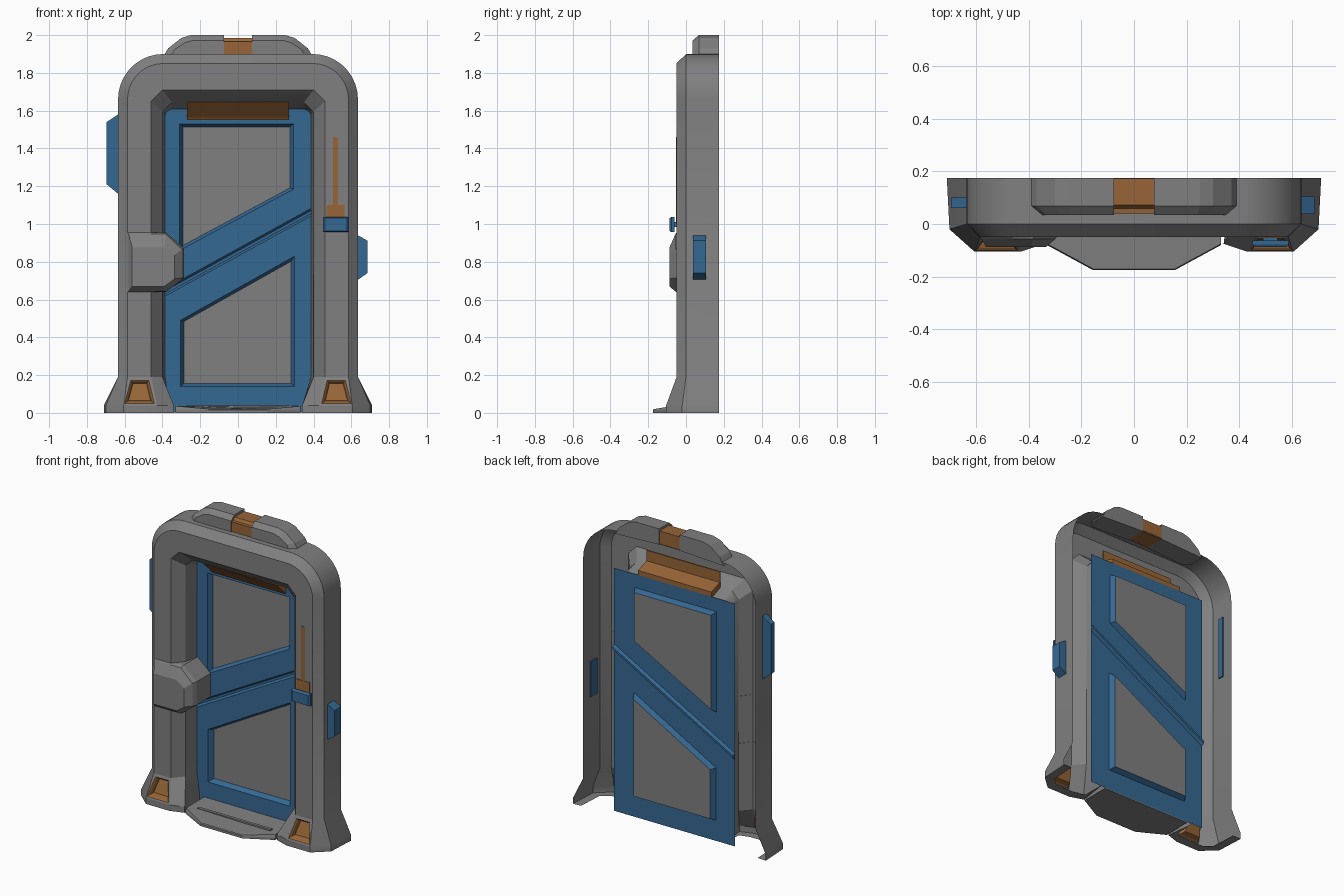
import bpy, bmesh, math

if "Cube" in bpy.data.objects:
    bpy.data.objects.remove(bpy.data.objects["Cube"])


def material(name, rgb):
    m = bpy.data.materials.new(name)
    m.diffuse_color = (*rgb, 1)
    m.use_nodes = True
    m.node_tree.nodes["Principled BSDF"].inputs["Base Color"].default_value = m.diffuse_color
    return m


GREY = material("grey", (0.215, 0.215, 0.215))
BLUE = material("blue", (0.036, 0.138, 0.29))
ORANGE = material("orange", (0.31, 0.13, 0.038))


def finish(name, bm, mats, smooth=False):
    bmesh.ops.recalc_face_normals(bm, faces=bm.faces)
    me = bpy.data.meshes.new(name)
    bm.to_mesh(me)
    bm.free()
    ob = bpy.data.objects.new(name, me)
    bpy.context.collection.objects.link(ob)
    for m in mats:
        me.materials.append(m)
    if smooth:
        bpy.context.view_layer.objects.active = ob
        ob.select_set(True)
        bpy.ops.object.shade_smooth_by_angle(angle=math.radians(28))
        ob.select_set(False)
    return ob


def loft(name, loops, mats, closed=True, caps=(0, -1), smooth=False, skip=None):
    """Join matching loops of points with quads; caps take the last material."""
    bm = bmesh.new()
    vs = [[bm.verts.new(p) for p in lp] for lp in loops]
    n = len(vs[0])
    for k, (a, b) in enumerate(zip(vs, vs[1:])):
        for i in range(n if closed else n - 1):
            if skip and (k, i) in skip:
                continue
            j = (i + 1) % n
            bm.faces.new((a[i], a[j], b[j], b[i]))
    for c in caps:
        bm.faces.new(vs[c]).material_index = len(mats) - 1
    return finish(name, bm, mats, smooth)


def xz(points, y):
    return [(x, y, z) for x, z in points]


def scaled(points, k):
    cx = sum(p[0] for p in points) / len(points)
    cz = sum(p[1] for p in points) / len(points)
    return [(cx + (x - cx) * k, cz + (z - cz) * k) for x, z in points]


def box(name, x, y, z, mat):
    rect = [(x[0], z[0]), (x[1], z[0]), (x[1], z[1]), (x[0], z[1])]
    return loft(name, [xz(rect, y[0]), xz(rect, y[1])], [mat])


def flip(points):
    return [(-p[0], *p[1:]) for p in points]


# Arch frame rails: half width, top, corner radius, y, foot x, foot y, flange x, flange y, straight corner
rails = [
    (0.635, 1.90, 0.24, 0.175, 0.71, 0.175, -0.06, 0.0, False),
    (0.635, 1.90, 0.24, 0.0, 0.70, -0.02, -0.06, 0.02, False),
    (0.585, 1.85, 0.19, -0.05, 0.605, -0.105, -0.02, 0.06, False),
    (0.460, 1.71, 0.06, -0.05, 0.43, -0.105, 0.01, 0.06, True),
    (0.400, 1.645, 0.05, 0.02, 0.34, -0.075, 0.03, 0.05, True),
    (0.386, 1.608, 0.04, 0.118, 0.365, 0.118, 0.0, 0.0, False),
]
SEG = 10
stations = []
for i in range(SEG + 4):
    row = []
    for w, top, r, y, fx, fy, dx, dy, straight in rails:
        if i == 0:                                  # underside flange
            row.append((fx + dx, fy + dy, 0.002))
        elif i < 3:                                 # foot
            row.append((fx, fy, 0.04 * (i - 1)))
        elif i == 3:                                # top of the flare
            row.append((w, y, 0.19))
        else:                                       # corner
            t = (i - 4) / (SEG - 1)
            a = t * math.pi / 2
            c, s = (1 - t, t) if straight else (math.cos(a), math.sin(a))
            row.append((w - r + r * c, y, top - r + r * s))
    stations.append(row)
foot_quad = [stations[2][2], stations[2][3], stations[3][3], stations[3][2]]
stations += [flip(r) for r in reversed(stations)]
loft("arch_frame", stations, [GREY], closed=False, caps=(), smooth=True,
     skip={(2, 2), (len(stations) - 4, 2)})

# Door leaves: thin sheets split on a slant, each with a sunken grey panel
D, Y = 0.445, 0.12


def slant(x, off):
    return (x, 0.85 + 0.55 * x + off)


def leaf(name, outer, window):
    loft(name, [xz(outer, Y), xz(window, Y), xz(scaled(window, 0.935), Y + 0.033)],
         [BLUE, GREY], caps=(-1,))


leaf("upper_door_leaf",
     [slant(-D, 0.02), slant(D, 0.02), (D, 1.62), (-D, 1.62)],
     [(-0.31, 0.86), (0.295, 1.185), (0.295, 1.53), (-0.31, 1.53)])
leaf("lower_door_leaf",
     [(-D, 0.003), (D, 0.003), slant(D, -0.02), slant(-D, -0.02)],
     [(-0.305, 0.14), (0.30, 0.14), (0.30, 0.83), (-0.305, 0.49)])


def strip(h):
    return [slant(-D, -h), slant(D, -h), slant(D, h), slant(-D, h)]


loft("door_seam", [xz(strip(0.02), Y), xz(strip(0.008), Y + 0.02)], [BLUE], caps=(-1,))

# Sloping header light above the door
header = [(0.02, 1.75), (0.02, 1.642), (0.10, 1.565), (0.11, 1.55), (0.119, 1.55),
          (0.119, 1.65), (0.03, 1.68), (0.03, 1.75)]
loft("header_light", [[(x, y, z) for y, z in header] for x in (-0.27, 0.27)], [ORANGE])

# Top cap: two halves around an orange centre band
cap = [(0.075, 1.895), (0.40, 1.88), (0.37, 1.93), (0.30, 1.985), (0.25, 2.0), (0.075, 2.0)]
cap_front = [(0.075, 1.895), (0.36, 1.88), (0.335, 1.925), (0.28, 1.96), (0.24, 1.972), (0.075, 1.972)]
for side, f in (("right", lambda p: p), ("left", flip)):
    loft(side + "_top_cap", [f(xz(cap_front, 0.035)), f(xz(cap, 0.068)), f(xz(cap, 0.175))], [GREY])
band = [(0.040, 1.895), (0.040, 1.965), (0.058, 1.967), (0.072, 1.985), (0.172, 1.985), (0.172, 1.895)]
loft("top_band", [[(x, y, z) for y, z in band] for x in (-0.076, 0.076)], [ORANGE])

# Threshold step
step_low = [(-0.33, 0.115), (-0.33, -0.08), (-0.155, -0.175), (0.155, -0.175), (0.33, -0.08), (0.33, 0.115)]
step_top = [(-0.33, 0.115), (-0.33, -0.075), (-0.155, -0.17), (0.155, -0.17), (0.33, -0.075), (0.33, 0.115)]
loft("threshold_step", [[(x, y, 0) for x, y in step_low],
                        [(x, y, 0.015) for x, y in step_low],
                        [(x, y, 0.02 if y < -0.1 else 0.036) for x, y in step_top]], [GREY])
box("step_ridge", (-0.27, 0.27), (-0.045, -0.025), (0.03, 0.04), GREY)

# Recessed orange lamps in the sloping feet, each in a grey surround
trap = [(0.60, 0.05), (0.443, 0.05), (0.472, 0.172), (0.568, 0.172)]


def on_slope(points, depth):
    return [(x, -0.105 + (z - 0.04) * 0.367 + depth, z) for x, z in points]


for side, f in (("right", lambda p: p), ("left", flip)):
    loft(side + "_foot_surround", [f(foot_quad), f(on_slope(trap, 0))], [GREY], caps=())
    loft(side + "_foot_lamp", [f(on_slope(trap, 0)), f(on_slope(scaled(trap, 0.88), 0.008)),
                               f(on_slope(scaled(trap, 0.74), 0.035))], [ORANGE], caps=(-1,))

# Lock housing wrapping the left post, open behind
base = [(-0.585, 0.955), (-0.46, 0.955), (-0.40, 0.955), (-0.38, 0.955), (-0.285, 0.87),
        (-0.285, 0.715), (-0.38, 0.64), (-0.40, 0.64), (-0.46, 0.64), (-0.585, 0.64)]
front = [(-0.56, 0.875), (-0.46, 0.875), (-0.40, 0.875), (-0.39, 0.875), (-0.335, 0.835),
         (-0.335, 0.71), (-0.39, 0.67), (-0.40, 0.67), (-0.46, 0.67), (-0.56, 0.67)]


def post_y(x):
    return -0.048 if x < -0.45 else 0.025 if x < -0.39 else 0.118


mid = [(a * 0.75 + c * 0.25, b * 0.9 + d * 0.1) for (a, b), (c, d) in zip(base, front)]
loft("lock_housing", [[(x, post_y(x), z) for x, z in base],
                      [(x, min(-0.049, 0), z) if x < -0.45 else (x, -0.03, z) for x, z in base],
                      xz(mid, -0.056), xz(front, -0.088)], [GREY], caps=(-1,))

# Slider handle on the right post
box("slider_track", (0.503, 0.53), (-0.053, -0.045), (1.08, 1.46), ORANGE)
box("slider_base", (0.468, 0.565), (-0.054, -0.045), (1.0, 1.10), ORANGE)
box("slider_stem", (0.49, 0.545), (-0.075, -0.05), (0.985, 1.01), BLUE)
grip = [(0.45, 0.957), (0.587, 0.957), (0.587, 1.037), (0.45, 1.037)]
loft("slider_grip", [xz(grip, -0.062), xz(grip, -0.078), xz(scaled(grip, 0.85), -0.088)], [BLUE])

# Blue side blocks with tapered ends
for side, s, x1, y, z, t in (("left", -1, 0.695, (0.06, 0.1), (1.16, 1.58), 0.05),
                             ("right", 1, 0.685, (0.037, 0.105), (0.705, 0.94), 0.035)):
    shape = [(s * 0.627, z[0]), (s * 0.635, z[0]), (s * x1, z[0] + t),
             (s * x1, z[1] - t * 0.8), (s * 0.635, z[1]), (s * 0.627, z[1])]
    loft(side + "_side_block", [xz(shape, y[0]), xz(shape, y[1])], [BLUE])
